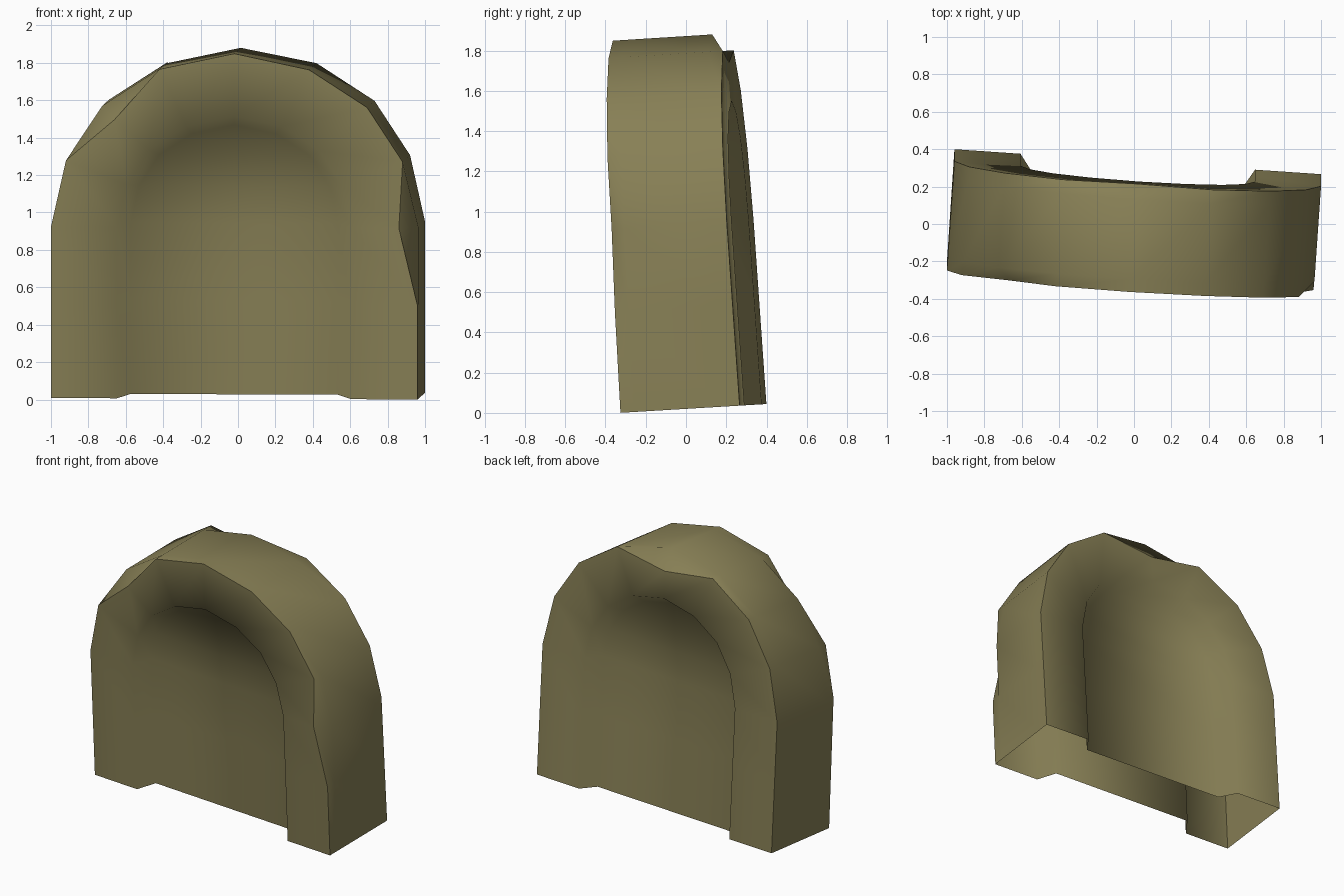
import bpy, bmesh

if "Cube" in bpy.data.objects:
    bpy.data.objects.remove(bpy.data.objects["Cube"])

mat = bpy.data.materials.new("olive_stone")
mat.diffuse_color = (0.245, 0.215, 0.092, 1)
mat.use_nodes = True
mat.node_tree.nodes["Principled BSDF"].inputs["Base Color"].default_value = mat.diffuse_color

# Arch outline: straight legs, then a round top (left half, mirrored)
SPRING = 0.915
half = [(-0.98, 0), (-0.98, 0.5), (-0.98, SPRING), (-0.90, SPRING + 0.355),
        (-0.71, SPRING + 0.645), (-0.40, SPRING + 0.845)]
outline = half + [(0, SPRING + 0.93)] + [(-x, z) for x, z in reversed(half)]
N = len(outline)


def place(x, z, t, inset=0.0):
    """Leaning, slightly turned slab: t = 0 is the front, t = 1 the back."""
    front = -0.262 - 0.065 * x
    back = 0.333 - 0.068 * x
    base = front + (back - front) * t + inset
    lean = (0.055 + 0.015 * t) * z
    lift = 0.017 if inset > 0 else 0
    return (x - 0.02 + 0.04 * t, base - lean, z + 0.02 + 0.06 * base + lift)


# Worn corners: (ring, outline index) -> replaced (x, z)
chips = {(2, 10): (0.88, SPRING), (2, 4): (-0.64, 1.49), (5, 6): (0, 1.70)}

# Rings from front panel, over the frame, to back panel: scale, t, inset
rings = [(0.565, 0, 0.11), (0.64, 0, 0), (1, 0, 0), (1, 0.12, 0),
         (1, 0.87, 0), (1, 1, 0), (0.64, 1, 0), (0.565, 1, -0.11)]

bm = bmesh.new()
loops = []
for r, (s, t, inset) in enumerate(rings):
    loop = []
    for i, (x, z) in enumerate(outline):
        x, z = chips.get((r, i), (x, z))
        z = z if z <= SPRING else SPRING + (z - SPRING) * s
        loop.append(bm.verts.new(place(x * s, z, t, inset)))
    loops.append(loop)

# Frame surface between rings (underside stays open)
for a, b in zip(loops, loops[1:]):
    for i in range(N - 1):
        bm.faces.new((a[i], a[i + 1], b[i + 1], b[i]))

# Recessed panels, filled in rows from left to right
for loop in (loops[0], loops[-1]):
    for i in range(N // 2):
        j = N - 1 - i
        quad = [loop[i], loop[j], loop[j - 1]]
        if j - 1 != i + 1:
            quad.append(loop[i + 1])
        bm.faces.new(quad)

bmesh.ops.recalc_face_normals(bm, faces=bm.faces)
# Make sure the front panel faces forward
bm.normal_update()
if sum(f.normal.y for f in loops[0][6].link_faces) > 0:
    bmesh.ops.reverse_faces(bm, faces=bm.faces)

# Smooth everywhere, except the outer rims of front and back
for f in bm.faces:
    f.smooth = True
for r in (2, 5):
    for a, b in zip(loops[r], loops[r][1:]):
        bm.edges.get((a, b)).smooth = False

mesh = bpy.data.meshes.new("arched_slab")
bm.to_mesh(mesh)
bm.free()
mesh.materials.append(mat)
slab = bpy.data.objects.new("arched_slab", mesh)
bpy.context.collection.objects.link(slab)
